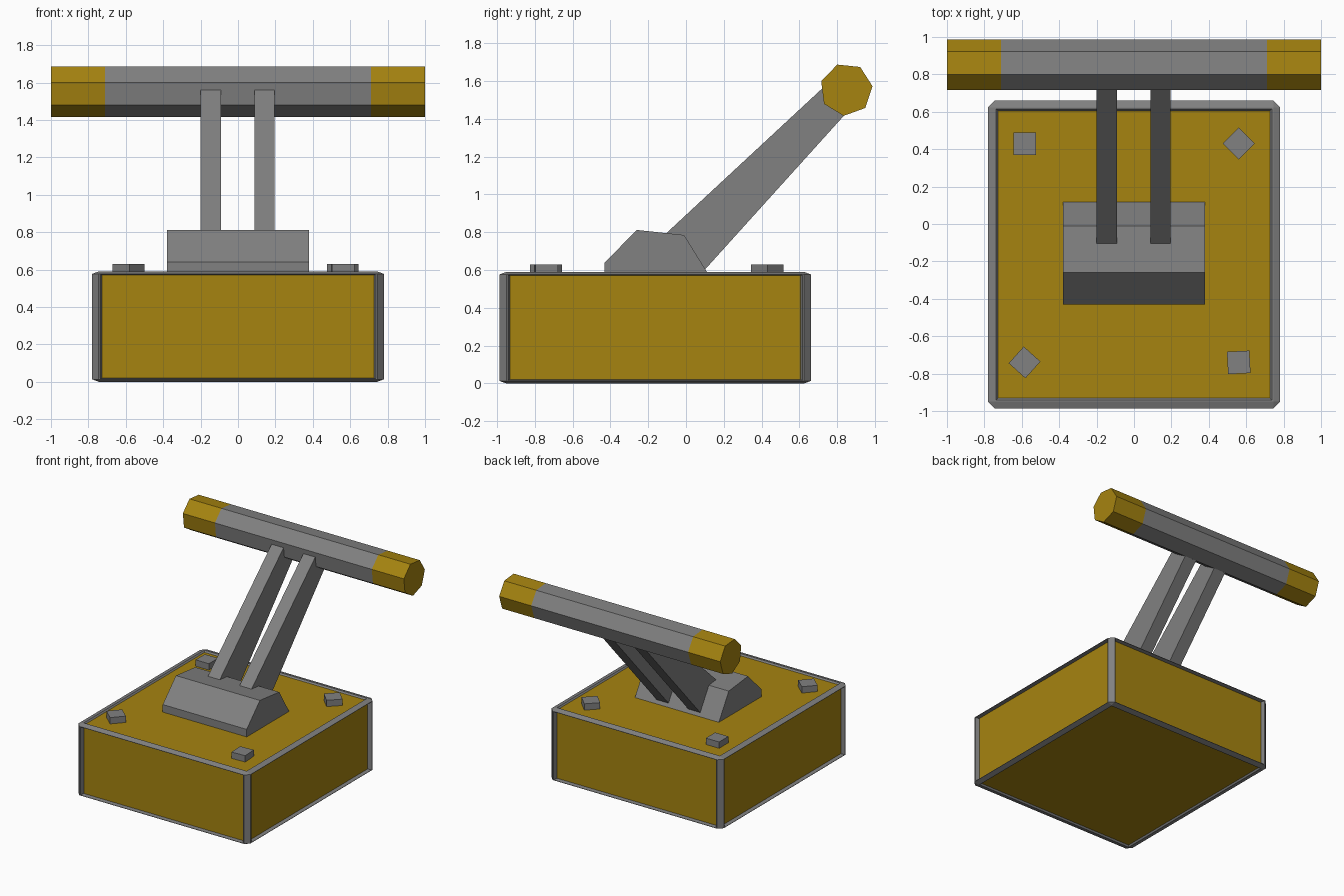
import bpy, bmesh, math
from mathutils import Matrix, Vector

if "Cube" in bpy.data.objects:
    bpy.data.objects.remove(bpy.data.objects["Cube"])


def material(name, rgb):
    m = bpy.data.materials.new(name)
    m.use_nodes = True
    m.diffuse_color = (*rgb, 1)
    m.node_tree.nodes["Principled BSDF"].inputs["Base Color"].default_value = (*rgb, 1)
    return m


GREY = material("steel grey", (0.22, 0.22, 0.22))
YELLOW = material("mustard yellow", (0.38, 0.23, 0.005))


def finish(name, bm, *mats):
    bmesh.ops.recalc_face_normals(bm, faces=bm.faces)
    mesh = bpy.data.meshes.new(name)
    bm.to_mesh(mesh)
    bm.free()
    for m in mats:
        mesh.materials.append(m)
    ob = bpy.data.objects.new(name, mesh)
    bpy.context.collection.objects.link(ob)
    return ob


def extrude_profile(name, points, x0, x1, mat):
    """Side outline of (y, z) points extruded from x0 to x1."""
    bm = bmesh.new()
    face = bm.faces.new([bm.verts.new((x0, y, z)) for y, z in points])
    out = bmesh.ops.extrude_face_region(bm, geom=[face])
    moved = [g for g in out["geom"] if isinstance(g, bmesh.types.BMVert)]
    bmesh.ops.translate(bm, verts=moved, vec=(x1 - x0, 0, 0))
    return finish(name, bm, mat)


# Base: chamfered grey frame with recessed yellow panels on all six sides
bm = bmesh.new()
bmesh.ops.create_cube(bm, size=2)
bmesh.ops.bevel(bm, geom=bm.edges[:], offset=0.045, segments=1, affect='EDGES')
panels = [f for f in bm.faces if max(abs(c) for c in f.normal) > 0.99]
bmesh.ops.inset_individual(bm, faces=panels, thickness=0.015)
bmesh.ops.inset_individual(bm, faces=panels, thickness=0.017, depth=-0.04)
for f in panels:
    f.material_index = 1
bmesh.ops.scale(bm, vec=(0.78, 0.824, 0.295), verts=bm.verts)
bmesh.ops.translate(bm, vec=(0, -0.163, 0.295), verts=bm.verts)
finish("base", bm, GREY, YELLOW)

# Corner bolts, each turned differently
for name, x, y, turn in (("back_right", -0.583, 0.43, 0), ("back_left", 0.56, 0.43, 45),
                         ("front_right", -0.585, -0.74, 48), ("front_left", 0.56, -0.74, 3)):
    bm = bmesh.new()
    place = Matrix.Translation((x, y, 0.6)) @ Matrix.Rotation(math.radians(turn), 4, 'Z')
    bmesh.ops.create_cube(bm, size=1, matrix=place @ Matrix.Diagonal((0.12, 0.12, 0.06, 1)))
    finish(name + "_bolt", bm, GREY)

# Lever mount
extrude_profile("mount", [(-0.43, 0.575), (-0.43, 0.64), (-0.26, 0.812), (-0.01, 0.785),
                          (0.12, 0.575)], -0.38, 0.38, GREY)

# Pair of tapering lever arms
arm = [(-0.12, 0.78), (0.08, 0.58), (0.835, 1.416), (0.75, 1.588)]
extrude_profile("left_arm", arm, 0.087, 0.195, GREY)
extrude_profile("right_arm", arm, -0.2, -0.092, GREY)

# Seven-sided handle with yellow ends
SIDES = 7
bm = bmesh.new()
rings = []
for x in (-1, -0.71, 0.71, 1):
    ring = []
    for i in range(SIDES):
        a = math.radians(7) + math.tau * i / SIDES
        ring.append(bm.verts.new((x, 0.848 + 0.14 * math.cos(a), 1.555 + 0.14 * math.sin(a))))
    rings.append(ring)
for a, b in zip(rings, rings[1:]):
    for i in range(SIDES):
        j = (i + 1) % SIDES
        bm.faces.new((a[i], a[j], b[j], b[i]))
bm.faces.new(rings[0])
bm.faces.new(rings[-1])
for f in bm.faces:
    f.material_index = int(abs(f.calc_center_median().x) > 0.71)
finish("handle", bm, GREY, YELLOW)
